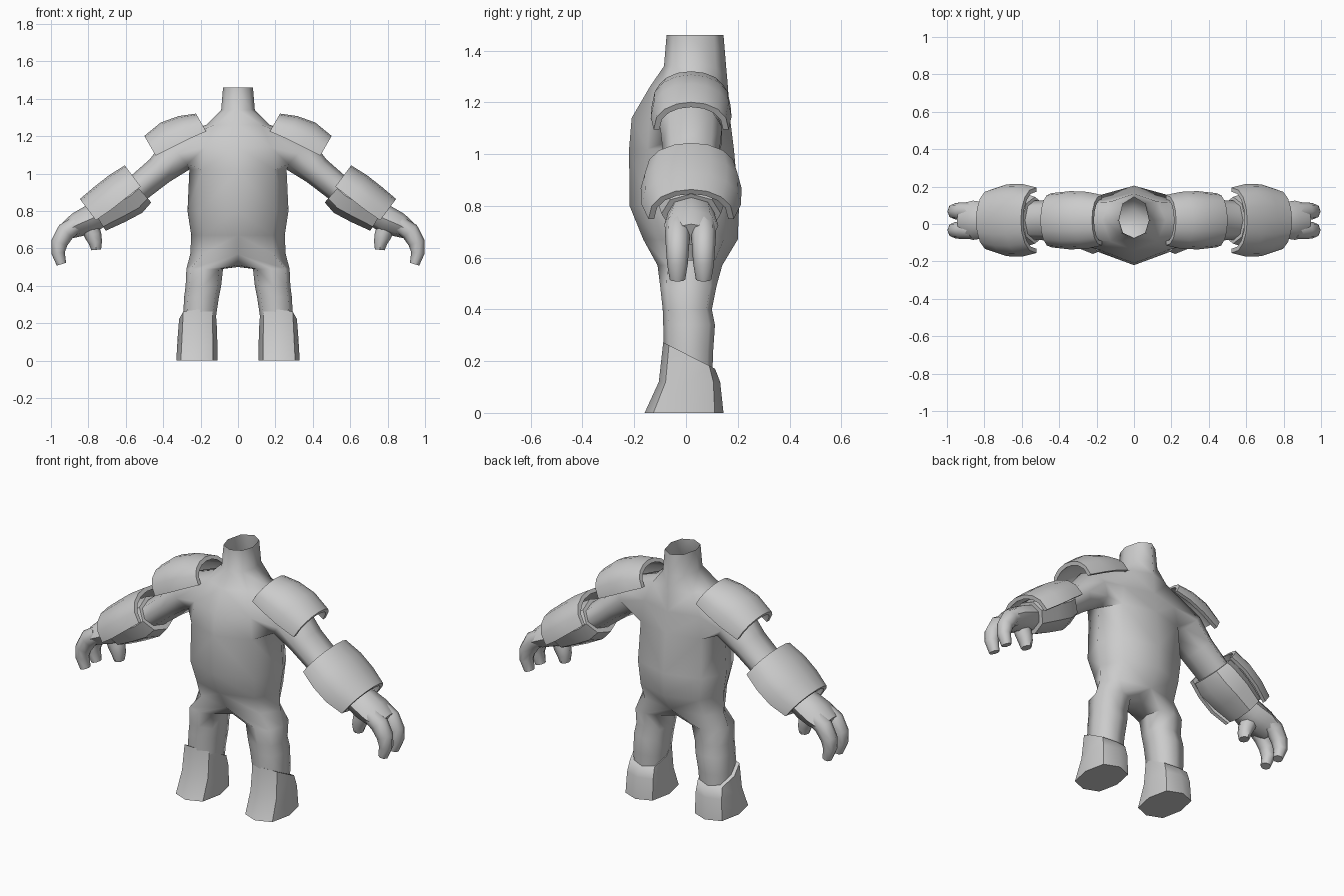
import bpy, bmesh
from math import sin, cos, pi, radians
from mathutils import Vector

if "Cube" in bpy.data.objects:
    bpy.data.objects.remove(bpy.data.objects["Cube"], do_unlink=True)

MID = 0.02  # depth of the arm centre line

clay = bpy.data.materials.new("light grey")
clay.use_nodes = True
GREY = (0.6, 0.6, 0.6, 1)
clay.diffuse_color = GREY
clay.node_tree.nodes["Principled BSDF"].inputs["Base Color"].default_value = GREY


def finish(name, bm, angle=50):
    """Mirror the left half to the right, then make a smooth shaded object."""
    bmesh.ops.mirror(bm, geom=bm.verts[:] + bm.edges[:] + bm.faces[:],
                     axis='X', merge_dist=0.001)
    bmesh.ops.recalc_face_normals(bm, faces=bm.faces[:])
    mesh = bpy.data.meshes.new(name)
    bm.to_mesh(mesh)
    bm.free()
    mesh.materials.append(clay)
    ob = bpy.data.objects.new(name, mesh)
    bpy.context.collection.objects.link(ob)
    bpy.ops.object.select_all(action='DESELECT')
    ob.select_set(True)
    bpy.context.view_layer.objects.active = ob
    bpy.ops.object.shade_smooth_by_angle(angle=radians(angle))


def bridge(bm, a, b):
    for i in range(len(a)):
        j = (i + 1) % len(a)
        bm.faces.new((a[i], a[j], b[j], b[i]))


def extend(bm, ring, sections):
    """Continue a vertex ring through further rings of points."""
    for pts in sections:
        new = [bm.verts.new(p) for p in pts]
        bridge(bm, ring, new)
        ring = new
    return ring


def loft(name, sections, angle=50):
    bm = bmesh.new()
    first = [bm.verts.new(p) for p in sections[0]]
    last = extend(bm, first, sections[1:])
    bm.faces.new(first)
    bm.faces.new(last)
    finish(name, bm, angle)


def limb_rings(path, y=MID):
    """Octagon rings square to a path of (x, z, thickness, depth)."""
    rings = []
    for i, (x, z, r, ry) in enumerate(path):
        a, b = path[max(i - 1, 0)], path[min(i + 1, len(path) - 1)]
        d = Vector((b[0] - a[0], 0, b[1] - a[1])).normalized()
        n = Vector((-d.z, 0, d.x))
        rings.append([Vector((x, y, z)) + n * r * cos(k * pi / 4)
                      - Vector((0, ry * sin(k * pi / 4), 0)) for k in range(8)])
    return rings


def upright_ring(z, cx, rx, front, back):
    """Level octagon starting at its front point."""
    cy, ry = (front + back) / 2, (back - front) / 2
    pts = []
    for k in range(8):
        a = (k - 2) * pi / 4
        f = 1.1 if k % 2 else 1
        pts.append(Vector((cx + rx * f * cos(a), cy + ry * f * sin(a), z)))
    return pts


# Body: half torso rows of height, half width, front and back
bm = bmesh.new()
torso = [(1.46, .08, -.075, .145), (1.34, .09, -.085, .155), (1.26, .17, -.14, .162),
         (1.14, .24, -.21, .17), (1.02, .26, -.22, .185), (.80, .27, -.218, .205),
         (.67, .25, -.165, .2), (.57, .255, -.11, .14)]
rows = []
for z, w, f, b in torso:
    m = MID
    pts = [(0, f), (.74 * w, m + .7 * (f - m)), (w, m), (.74 * w, m + .7 * (b - m)), (0, b)]
    rows.append([bm.verts.new((x, y, z)) for x, y in pts])
for i in range(len(rows) - 1):
    for j in range(4):
        # The four faces around the shoulder stay open for the arm
        if not (i in (2, 3) and j in (1, 2)):
            bm.faces.new((rows[i][j], rows[i][j + 1], rows[i + 1][j + 1], rows[i + 1][j]))

# Arm grown from the shoulder opening
hole = [rows[2][2], rows[2][1], rows[3][1], rows[4][1],
        rows[4][2], rows[4][3], rows[3][3], rows[2][3]]
arm = [(.32, 1.105, .105, .12), (.42, 1.015, .08, .11), (.53, .925, .075, .105), (.62, .86, .07, .1)]
bm.faces.new(extend(bm, hole, limb_rings(arm)))

# Leg grown from the hip, with a crotch strip on the centre line
crotch = [bm.verts.new((0, y, z)) for y, z in ((.08, .51), (.02, .5), (-.05, .51))]
leg = [(.49, .178, .098, -.1, .118), (.4, .185, .095, -.09, .1),
       (.34, .195, .093, -.088, .112), (.24, .205, .088, -.085, .105), (.1, .21, .08, -.08, .1)]
bm.faces.new(extend(bm, rows[-1] + crotch, [upright_ring(*s) for s in leg]))
finish("body", bm, 70)

# Boots with a cuff sloping down to the back
boot = [upright_ring(0, .22, .11, -.16, .145), upright_ring(.12, .217, .106, -.105, .132),
        upright_ring(.2, .215, .1, -.088, .112)]
for p in boot[-1]:
    p.z = .222 - .51 * (p.y - .012)
loft("boots", boot)

# Forearm sleeves
loft("forearms", limb_rings([(.53, .92, .1, .125), (.575, .88, .11, .14),
                             (.66, .83, .105, .135), (.755, .77, .09, .115)]), 40)


def shell(name, sections, n, t=.022):
    """Curved plate: sections of base x, base z, height and half width."""
    n = Vector((n[0], 0, n[1])).normalized()
    rings = []
    for x, z, h, w in sections:
        ring = []
        for cut, order in ((0, range(9)), (t, range(8, -1, -1))):
            for k in order:
                a = k * pi / 8
                side = max(-1, min(1, cos(a)))
                ring.append(Vector((x, MID + (w - cut) * side, z))
                            + n * (h - cut) * max(sin(a), 0) ** .85)
        rings.append(ring)
    loft(name, rings, 40)


# Armour plates
shell("forearm_plates", [(.52, .93, .142, .175), (.60, .868, .152, .195),
                         (.68, .805, .152, .192), (.76, .75, .142, .165)], (.6, .8))
shell("shoulder_plates", [(.17, 1.225, .11, .135), (.25, 1.19, .135, .152),
                          (.34, 1.145, .147, .156), (.44, 1.095, .122, .145)], (.5, .87))

# Hands: palm, two curled fingers and a thumb
loft("palms", limb_rings([(.72, .79, .065, .085), (.79, .755, .075, .095),
                          (.86, .725, .066, .105), (.925, .69, .045, .09)]))
for name, y in (("front_fingers", -.033), ("back_fingers", .068)):
    loft(name, limb_rings([(.86, .73, .045, .046), (.92, .69, .05, .048), (.955, .63, .045, .044),
                           (.962, .575, .036, .04), (.944, .515, .026, .03)], y))
loft("thumbs", limb_rings([(.80, .73, .045, .05), (.775, .67, .046, .046),
                           (.762, .63, .036, .042), (.758, .592, .026, .032)], .01))
